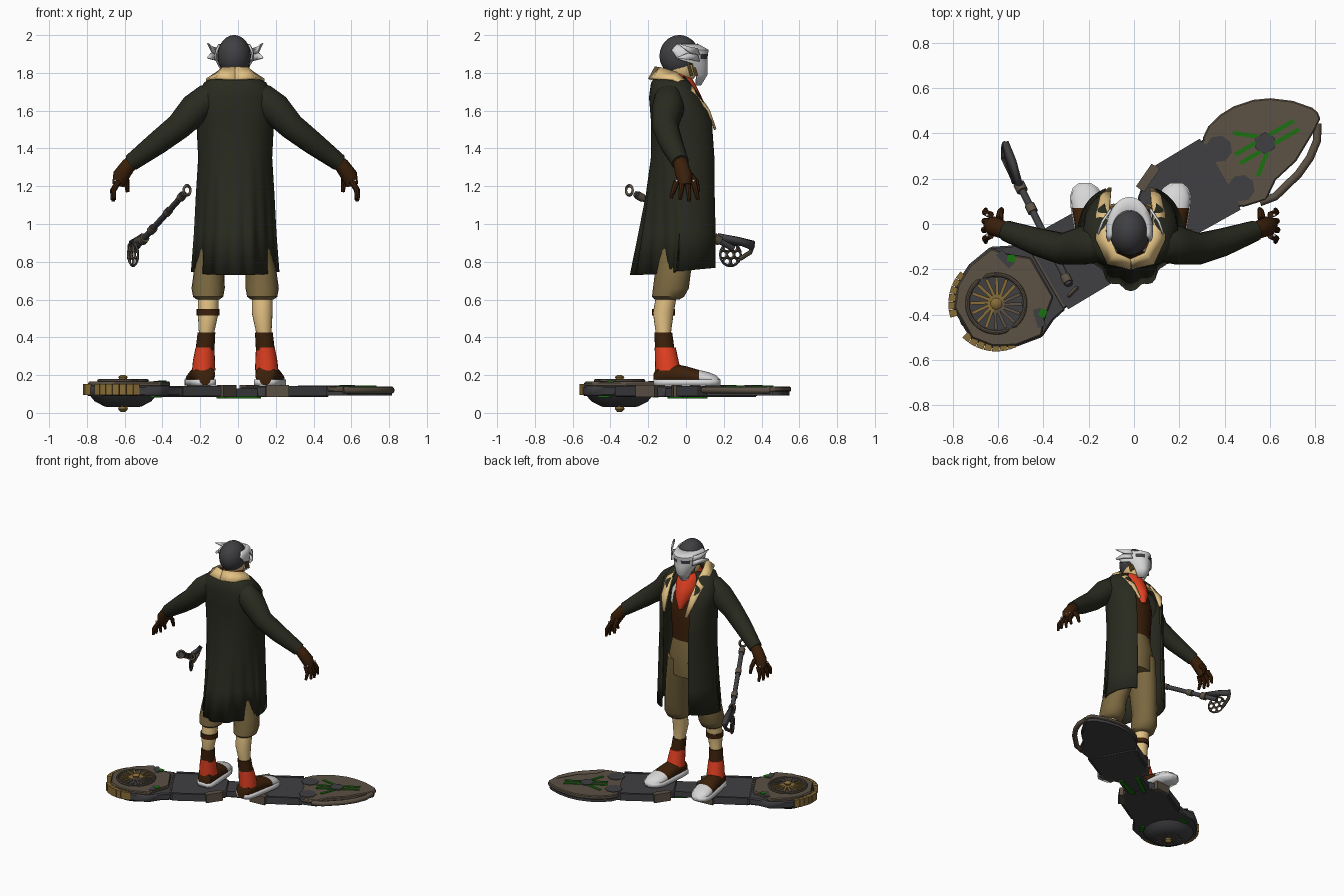
import bpy, bmesh, math
from math import sin, cos, pi, radians
from mathutils import Vector

if "Cube" in bpy.data.objects:
    bpy.data.objects.remove(bpy.data.objects["Cube"])
made = []


def colour(name, r, g, b):
    m = bpy.data.materials.new(name)
    lin = [(c / 255) ** 2.2 for c in (r, g, b)] + [1]
    m.diffuse_color = lin
    m.use_nodes = True
    bsdf = m.node_tree.nodes["Principled BSDF"]
    bsdf.inputs["Base Color"].default_value = lin
    bsdf.inputs["Roughness"].default_value = .8
    return m


COAT = colour("dark_olive_cloth", 45, 46, 36)
TAN = colour("tan_skin_and_fleece", 226, 192, 130)
KHAKI = colour("khaki_cloth", 122, 104, 66)
BROWN = colour("dark_brown_leather", 62, 37, 18)
RED = colour("red_cloth", 226, 66, 38)
WHITE = colour("pale_grey", 214, 214, 214)
GREY = colour("charcoal", 66, 66, 69)
METAL = colour("brown_grey_metal", 92, 82, 70)
GOLD = colour("old_brass", 134, 108, 58)
GREEN = colour("green_glow", 32, 112, 22)


def build(name, verts, faces, mats, rule=None):
    me = bpy.data.meshes.new(name)
    me.from_pydata([tuple(v) for v in verts], [], faces)
    bm = bmesh.new()
    bm.from_mesh(me)
    bmesh.ops.recalc_face_normals(bm, faces=bm.faces)
    bm.to_mesh(me)
    bm.free()
    for m in mats:
        me.materials.append(m)
    if rule:
        for p in me.polygons:
            p.material_index = rule(p.center)
    ob = bpy.data.objects.new(name, me)
    bpy.context.collection.objects.link(ob)
    made.append(ob)
    return ob


def loft(name, rings, *mats, n=20, rule=None):
    """Skin closed elliptical rings given as (centre, axis, axis)."""
    verts = [c + a * cos(2 * pi * i / n) + b * sin(2 * pi * i / n) for c, a, b in rings for i in range(n)]
    faces = [(k * n + i, k * n + (i + 1) % n, (k + 1) * n + (i + 1) % n, (k + 1) * n + i)
             for k in range(len(rings) - 1) for i in range(n)]
    faces += [tuple(range(n)), tuple(range(len(verts) - n, len(verts)))]
    return build(name, verts, faces, mats, rule)


def ell(x, y, z, rx, ry):
    return Vector((x, y, z)), Vector((rx, 0, 0)), Vector((0, ry, 0))


def tube(name, pts, radii, mat, n=12):
    pts = [Vector(p) for p in pts]
    span = pts[-1] - pts[0]
    ref = min((Vector((1, 0, 0)), Vector((0, 1, 0)), Vector((0, 0, 1))), key=lambda v: abs(v.dot(span)))
    rings = []
    for i, p in enumerate(pts):
        t = pts[min(i + 1, len(pts) - 1)] - pts[max(i - 1, 0)]
        a = t.cross(ref).normalized()
        r = radii[i] if isinstance(radii, (list, tuple)) else radii
        rings.append((p, a * r, t.cross(a).normalized() * r))
    return loft(name, rings, mat, n=n)


def sheet(name, rows, thick, *mats, rule=None):
    n = len(rows[0])
    faces = [(k * n + i, k * n + i + 1, (k + 1) * n + i + 1, (k + 1) * n + i)
             for k in range(len(rows) - 1) for i in range(n - 1)]
    ob = build(name, [p for r in rows for p in r], faces, mats, rule)
    s = ob.modifiers.new("thickness", "SOLIDIFY")
    s.thickness, s.offset = thick, 0
    return ob


def ball(name, c, r, mat):
    rings = [ell(c[0], c[1], c[2] + r[2] * sin(t), r[0] * cos(t), r[1] * cos(t))
             for t in [radians(d) for d in range(-85, 90, 10)]]
    return loft(name, rings, mat, n=24)


# Head, mask and scarf
ball("cap", (-.005, -.035, 1.89), (.088, .105, .11), GREY)
ball("face", (-.005, -.02, 1.83), (.072, .085, .085), TAN)
rows = []
for z, yf, w, span in [(1.95, .06, .08, 1.8), (1.92, .115, .096, 1.9), (1.9, .112, .1, 1.8), (1.875, .108, .1, 1.7),
                       (1.85, .11, .096, 1.1), (1.79, .108, .07, .9), (1.735, .075, .04, .7)]:
    rows.append([(w * sin(span * k / 12) - .005, -.03 + (yf + .03) * cos(span * k / 12), z) for k in range(-12, 13)])
sheet("mask", rows, .01, WHITE, GREY,
      rule=lambda c: int(1.88 < c.z < 1.895 and .02 < abs(c.x + .005) < .065 and c.y > 0))
loft("scarf", [ell(0, -.05, 1.8, .06, .06), ell(0, -.04, 1.75, .085, .085), ell(0, -.02, 1.68, .09, .1),
               ell(0, .02, 1.6, .065, .09), ell(0, .06, 1.52, .02, .045)], RED)

# Torso and hips
loft("vest_and_shirt", [ell(0, -.06, 1.7, .09, .07), ell(0, -.05, 1.6, .15, .115), ell(0, -.04, 1.53, .15, .125),
                        ell(0, -.04, 1.4, .14, .125), ell(0, -.04, 1.22, .13, .12)],
     WHITE, BROWN, rule=lambda c: int(c.z < 1.53 or abs(c.x) < .08))
loft("hips", [ell(0, -.035, 1.28, .125, .115), ell(0, -.03, 1.15, .15, .13), ell(0, -.03, 1.0, .14, .12)], KHAKI)

# Open long coat, its pleated tail drawn out behind
rows = []
for z, rx, yb, yf, gap in [(1.775, .1, -.16, .0, .05), (1.745, .16, -.18, .03, .08), (1.67, .205, -.19, .09, .1),
                           (1.55, .2, -.18, .15, .1), (1.35, .19, -.18, .165, .095), (1.15, .203, -.205, .165, .095),
                           (.95, .213, -.24, .17, .095), (.75, .228, -.28, .17, .1)]:
    a0, row = math.asin(gap / rx), []
    low = max(0, 1.3 - z)
    for k in range(97):
        a = a0 + (2 * pi - 2 * a0) * k / 96
        fold = 1 + low * .07 * max(0, .3 - cos(a)) * cos(18 * a)
        x, y = sin(a), cos(a)
        power = .85 + (low * 3.6 if y < 0 else 0)
        row.append((rx * fold * math.copysign(abs(x) ** .85, x),
                    (yb + yf) / 2 + (yf - yb) / 2 * fold * math.copysign(abs(y) ** power, y),
                    z + (.02 * y if z < .8 else 0)))
    rows.append(row)
sheet("coat", rows, .012, COAT)

# Fleece collar running down into the lapels
outer = [(0, -.195, 1.765), (.1, -.175, 1.77), (.15, -.07, 1.765), (.15, .04, 1.69), (.135, .12, 1.6), (.1, .155, 1.5)]
inner = [(0, -.16, 1.83), (.065, -.13, 1.825), (.095, -.05, 1.8), (.1, .03, 1.73), (.09, .1, 1.63), (.085, .155, 1.5)]
for s in (-1, 1):
    sheet("collar", [[(s * x, y, z) for x, y, z in e] for e in (outer, inner)], .014, TAN)

for s in (-1, 1):
    # Arms and gloves
    tube("sleeve", [(s * x, y, z) for x, y, z in [(.08, -.09, 1.69), (.145, -.09, 1.665), (.21, -.095, 1.61),
         (.3, -.11, 1.515), (.41, -.08, 1.43), (.55, -.03, 1.325)]], [.06, .078, .085, .07, .062, .046], COAT, 18)
    tube("glove_palm", [(s * x, y, z) for x, y, z in [(.52, -.035, 1.345), (.565, -.025, 1.31),
         (.605, -.01, 1.255), (.62, -.005, 1.205)]], [.038, .04, .044, .032], BROWN)
    for k in range(4):
        y = .04 - k * .03
        base = Vector((s * .618, y, 1.225))
        tip = Vector((s * (.64 + .005 * (k % 3)), y * 1.6, 1.12 + .008 * abs(k - 1)))
        tube("finger", [base, base.lerp(tip, .5) + Vector((s * .015, 0, 0)), tip], [.016, .014, .009], BROWN, 8)
        ball("knuckle_stud", base + Vector((s * .017, 0, .005)), (.007, .007, .007), WHITE)
    tube("thumb", [(s * .58, .02, 1.26), (s * .575, .055, 1.22), (s * .57, .065, 1.17)], [.018, .015, .01], BROWN, 8)
    # Mask feathers and cheek bars
    for k in range(2):
        low, tip = 1.86 + .035 * k, 1.875 + .075 * k
        sheet("mask_feather", [[(s * .085, .07, low), (s * .12, .02, low + .01), (s * .14, -.04, tip)],
                               [(s * .09, .06, low + .035), (s * .125, .01, low + .045), (s * .145, -.045, tip + .008)]],
              .01, WHITE)
        tube("cheek_bar", [(s * .068, .01 + .025 * k, 1.855), (s * .066, .03 + .025 * k, 1.785)], .008, GOLD, 8)
    # Breeches, shins, socks and cuffs
    loft("breeches_leg", [ell(s * x, y, z, r, q) for x, y, z, r, q in [(.075, -.03, 1.12, .08, .12),
         (.1, -.04, .92, .088, .11), (.138, -.07, .74, .082, .095), (.143, -.08, .66, .088, .095),
         (.143, -.095, .615, .08, .085), (.143, -.1, .6, .06, .065)]], KHAKI)
    loft("shin", [ell(s * x, y, z, r, r) for x, y, z, r in [(.143, -.1, .64, .055), (.143, -.12, .53, .055),
         (.152, -.12, .42, .04), (.16, -.11, .35, .038)]], TAN)
    loft("sock", [ell(s * .152, -.12, .425, .047, .047), ell(s * .16, -.112, .33, .05, .052)], BROWN)
    loft("ankle_cuff", [ell(s * .16, -.11, .345, .05, .056), ell(s * .165, -.102, .28, .058, .062),
                        ell(s * .167, -.095, .225, .062, .068)], RED)
    # Shoes with pale toe caps on flat pale soles
    rings, edge = [], []
    for y, w, h in [(-.172, .03, .03), (-.15, .055, .052), (-.08, .064, .058), (0, .067, .05),
                    (.07, .07, .04), (.12, .068, .034), (.16, .05, .026), (.182, .02, .014)]:
        mid = Vector((s * (.18 + .12 * y), y, .147 + h))
        rings.append((mid, Vector((w, 0, 0)), Vector((0, 0, h))))
        edge.append([(mid.x + t * (w + .006), y, .162) for t in (-1, 1)])
    loft("shoe", rings, BROWN, WHITE, n=24, rule=lambda c: int(c.y > .08))
    sheet("shoe_sole", edge, .032, WHITE)
loft("calf_strap", [ell(-.143, -.118, z, .061, .061) for z in (.55, .515)], BROWN)
for ob in made:
    ob.location.x -= .015


# Hoverboard parts lie in the board's own length and width axes
def prism(name, outline, z0, z1, mat, bevel=0):
    n = len(outline)
    faces = [(i, (i + 1) % n, (i + 1) % n + n, i + n) for i in range(n)]
    faces += [tuple(range(n)), tuple(range(n, 2 * n))]
    ob = build(name, [(u, v, z) for z in (z0, z1) for u, v in outline], faces, [mat])
    if bevel:
        ob.modifiers.new("edge", "BEVEL").width = bevel


def mirror(half):
    return half + [(u, -v) for u, v in reversed(half)]


def polar(c, r, a):
    return c[0] + r * cos(a), c[1] + r * sin(a)


def bar(name, p, q, w, z0, z1, mat):
    d = (Vector(q) - Vector(p)).normalized() * w
    prism(name, [(p[0] - d.y, p[1] + d.x), (q[0] - d.y, q[1] + d.x),
                 (q[0] + d.y, q[1] - d.x), (p[0] + d.y, p[1] - d.x)], z0, z1, mat)


start = len(made)
nose = [(.45, .175), (.5, .21), (.57, .228), (.64, .23), (.73, .212), (.8, .18), (.88, .12), (.94, .05), (.95, .02),
        (.945, -.01), (.9, -.04), (.76, -.118), (.64, -.145), (.56, -.2), (.45, -.175)]
prism("nose_deck", nose, .112, .14, METAL, .006)
prism("nose_underside", [(.45 + (u - .45) * .98, v * .97) for u, v in nose], .092, .112, GREY)
tube("nose_handle", [(.925, -.02, .12), (.885, -.085, .12), (.82, -.135, .12), (.74, -.172, .12), (.6, -.207, .12),
                     (.53, -.195, .12)], .018, METAL)
tail = mirror([(-.45, .175), (-.52, .19), (-.6, .23), (-.72, .21), (-.82, .16), (-.88, .08)])
prism("tail_deck", mirror([(-.47, .1), (-.55, .165), (-.6, .222), (-.72, .204), (-.81, .155), (-.872, .078)]),
      .14, .165, METAL, .006)
prism("tail_hull", tail, .09, .143, GREY, .008)
for s in (-1, 1):
    prism("mid_deck", mirror([(s * .07, .09), (s * .16, .165), (s * .46, .17)]), .085, .138, GREY, .006)
    for t in (-1, 1):
        bar("edge_rail", (s * .18, t * .168), (s * .44, t * .172), .009, .09, .143, GREY)
        bar("corner_block", (s * .1, t * .12), (s * .21, t * .172), .022, .085, .148, METAL)
        bar("link_light", (-.1, t * .04), (.1, t * .06), .014, .075, .09, GREEN)
    bar("deck_seam", (s * .452, -.165), (s * .452, .165), .004, .13, .143, METAL)
prism("link_beam", mirror([(-.12, .085), (.12, .085)]), .088, .13, GREY)

# Deck inlays
centre = (.68, .02)
for t in (-1, 1):
    bar("nose_light", (.54, .02 + t * .022), (.84, .02 + t * .022), .009, .139, .145, GREEN)
    bar("cross_light", (.58, .02 + t * .11), (.68, .02 + t * .03), .009, .139, .145, GREEN)
    prism("nose_pad", [polar((.49, t * .1), .06, k * pi / 4) for k in range(8)], .138, .144, GREY)
    bar("tail_pad", (-.56, t * .11), (-.58, t * .19), .018, .164, .169, GREY)
    bar("tail_light", (-.53, t * .13), (-.56, t * .15), .016, .164, .171, GREEN)
    bar("tail_under_light", (-.62, t * .17), (-.56, t * .14), .014, .082, .092, GREEN)
prism("nose_hexagon", [polar(centre, .048, k * pi / 3) for k in range(6)], .139, .148, GREY)

# Turbine
hub = (-.703, 0)
loft("turbine_underside", [ell(*hub, z, r, r) for z, r in [(.095, .18), (.06, .15), (.035, .1)]], GREY, n=16)
prism("turbine_well", [polar(hub, .128, k * pi / 16) for k in range(32)], .16, .168, GREY)
for k in range(16):
    a = k * pi / 8
    bar("turbine_blade", polar(hub, .02, a), polar(hub, .115, a + .25), .007, .167, .176, METAL if 9 < k else GOLD)
    bar("turbine_under_vent", polar(hub, .055, a), polar(hub, .09, a), .005, .03, .036, METAL)
loft("turbine_spindle", [ell(*hub, z, r, r) for z, r in [(.005, .012), (.02, .026), (.05, .02), (.18, .02),
                                                        (.19, .026), (.2, .012)]], GOLD, n=16)
tube("turbine_rim", [polar(hub, .128, k * pi / 16) + (.17,) for k in range(33)], .009, METAL, 8)
for first, last in ((138, 190), (225, 295)):
    for d in range(first, last, 10):
        a, b = radians(d - 30), radians(d - 20.7)
        prism("brass_guard", [polar(hub, .178, a), polar(hub, .212, a), polar(hub, .212, b), polar(hub, .178, b)],
              .095, .152, GOLD)
for ob in made[start:]:
    ob.rotation_euler.z = radians(30)


# Floating staff: shaft, end ring, blade and caged head
def ring(name, c, r, thin, mat, normal):
    n = Vector(normal).normalized()
    side, up = n.cross(Vector((0, 0, 1))), Vector((0, 0, 1))
    verts = []
    for k in range(20):
        out = side * cos(k * pi / 10) + up * sin(k * pi / 10)
        verts += [c + out * (r + thin), c + out * r + n * thin, c + out * (r - thin), c + out * r - n * thin]
    faces = [(4 * k + i, 4 * k + (i + 1) % 4, 4 * ((k + 1) % 20) + (i + 1) % 4, 4 * ((k + 1) % 20) + i)
             for k in range(20) for i in range(4)]
    build(name, verts, faces, [mat])


a, b = Vector((-.285, -.27, 1.16)), Vector((-.545, .25, .87))
tube("staff_shaft", [a, b], .016, GREY)
for f, r in ((.02, .022), (.3, .021), (.62, .023), (.8, .026)):
    tube("staff_band", [a.lerp(b, f), a.lerp(b, f + .06)], r, METAL)
ring("staff_end_ring", Vector((-.27, -.3, 1.178)), .025, .009, METAL, (.7, -.7, 0))
cage, facing = Vector((-.555, .235, .838)), Vector((.9, .43, 0))
ring("cage_centre", cage, .02, .007, METAL, facing)
ring("cage_rim", cage, .06, .007, GREY, facing)
for k in range(6):
    out = Vector((-.43, .9, 0)) * cos(k * pi / 3) + Vector((0, 0, 1)) * sin(k * pi / 3)
    ring("cage_ring", cage + out * .042, .019, .006, METAL, facing)
sheet("staff_blade", [[(-.5, .17, .945), (-.53, .28, .925), (-.565, .365, .905)],
                      [(-.53, .18, .9), (-.56, .29, .89), (-.575, .35, .865)]], .024, GREY)
tube("blade_brace", [(-.572, .355, .89), (-.575, .34, .85), (-.575, .285, .815)], .012, METAL, 8)

bpy.ops.object.select_all(action="DESELECT")
for ob in made:
    ob.select_set(True)
bpy.context.view_layer.objects.active = made[0]
bpy.ops.object.shade_smooth_by_angle(angle=radians(40))
